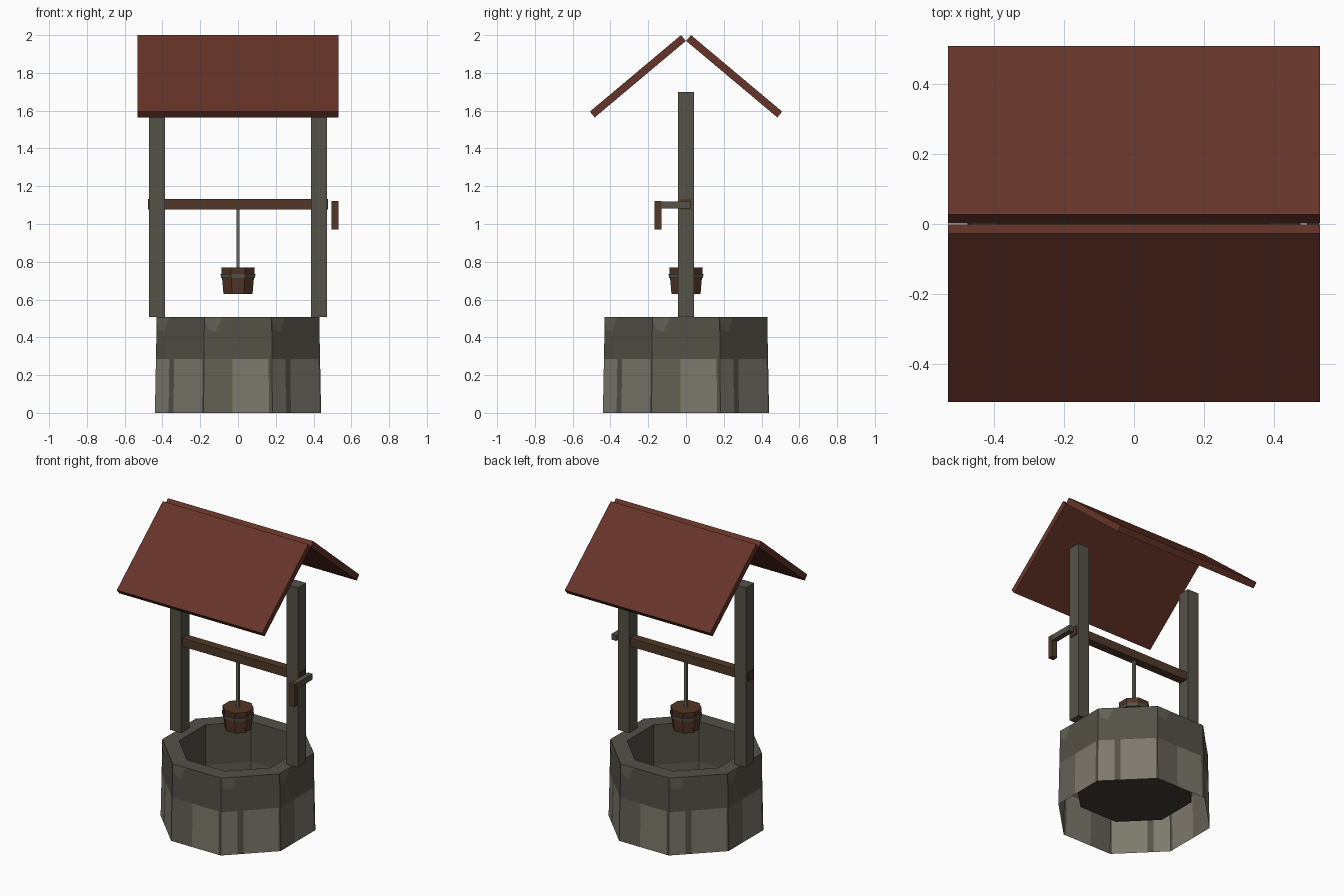
import bpy, bmesh, math
from mathutils import Vector

if "Cube" in bpy.data.objects:
    bpy.data.objects.remove(bpy.data.objects["Cube"])


def mat(name, r, g, b):
    m = bpy.data.materials.new(name)
    m.diffuse_color = (r, g, b, 1)
    m.use_nodes = True
    m.node_tree.nodes["Principled BSDF"].inputs["Base Color"].default_value = m.diffuse_color
    return m


LIGHT = mat("light_stone", .205, .19, .15)
MID = mat("mid_stone", .125, .117, .09)
DARK = mat("dark_stone", .088, .082, .062)
FLOOR = mat("well_floor_dark", .05, .047, .036)
POST = mat("grey_timber", .09, .084, .063)
BROWN = mat("brown_timber", .08, .04, .021)
BUCKET = mat("bucket_wood", .085, .036, .02)
ROOF = mat("red_roof", .132, .034, .022)
ROPE = mat("rope_grey", .14, .13, .11)


def finish(name, bm, mats, recalc=True):
    if recalc:
        bmesh.ops.recalc_face_normals(bm, faces=bm.faces)
    me = bpy.data.meshes.new(name)
    bm.to_mesh(me)
    bm.free()
    for m in mats:
        me.materials.append(m)
    ob = bpy.data.objects.new(name, me)
    bpy.context.collection.objects.link(ob)
    return ob


def box(name, lo, hi, m):
    bm = bmesh.new()
    bmesh.ops.create_cube(bm, size=1)
    for v in bm.verts:
        v.co = Vector([lo[i] + (v.co[i] + .5) * (hi[i] - lo[i]) for i in range(3)])
    return finish(name, bm, [m])


def corner(k, apothem, z):
    """Corner k of an octagon whose flat sides face the axes."""
    a = math.radians(-112.5 + 45 * k)
    r = apothem / math.cos(math.pi / 8)
    return Vector((r * math.cos(a), r * math.sin(a), z))


def octagon_solid(name, a0, a1, z0, z1, m):
    bm = bmesh.new()
    rings = [[bm.verts.new(corner(k, a, z)) for k in range(8)]
             for a, z in ((a0, z0), (a1, z1))]
    bm.faces.new(rings[0][::-1])
    bm.faces.new(rings[1])
    for k in range(8):
        j = (k + 1) % 8
        bm.faces.new((rings[0][k], rings[0][j], rings[1][j], rings[1][k]))
    return finish(name, bm, [m])


# Stone well: outer shell with painted stone blocks, rim, inner wall and floor
bm = bmesh.new()
TOP, BED = .508, .16
rows = [0, .285, .43, TOP]
for k in range(8):
    cols = [0, .36, .42, .95, 1] if k % 2 == 0 else [0, .28, .38, .97, 1]

    def outer(f, z):
        a = .44 - .01 * z / TOP
        return corner(k, a, z).lerp(corner(k + 1, a, z), f)

    for r in range(3):
        for c in range(4):
            f = bm.faces.new([bm.verts.new(outer(cols[c + i], rows[r + j]))
                              for i, j in ((0, 0), (1, 0), (1, 1), (0, 1))])
            if r == 0:
                f.material_index = (1 if k % 2 == 0 else 0, 2, 0, 2)[c]
                if k % 2 == 0 and c == 1:
                    f.material_index = 2 if cols[c] < .3 else 1
            else:
                f.material_index = 2
    # small light chip at the upper left of each side
    chip = [outer(f, z) for f, z in ((0, TOP), (.05, .44), (.17, .43), (.27, TOP))]
    n = corner(k, 1, 0) + corner(k + 1, 1, 0)
    f = bm.faces.new([bm.verts.new(p + n.normalized() * .002) for p in chip])
    f.material_index = 1
    # rim and inner wall
    ring = [(.43, TOP), (.335, TOP), (.335, .24), (.335, BED)]
    for s in range(3):
        (a, z), (b, y) = ring[s], ring[s + 1]
        f = bm.faces.new([bm.verts.new(p) for p in (
            corner(k, a, z), corner(k + 1, a, z), corner(k + 1, b, y), corner(k, b, y))])
        f.material_index = (2, 2, 1)[s]
f = bm.faces.new([bm.verts.new(corner(k, .335, BED)) for k in range(8)])
f.material_index = 3
finish("stone_well", bm, [LIGHT, MID, DARK, FLOOR], recalc=False)

# Posts and roof panels, mirrored
for s, side in ((-1, "left"), (1, "right")):
    x0, x1 = sorted((s * .387, s * .47))
    box(side + "_post", (x0, -.042, .508), (x1, .042, 1.7), POST)
    panel = box(("front" if s < 0 else "back") + "_roof_panel",
                (-.533, -.315, -.02), (.533, .315, .02), ROOF)
    panel.location = (0, s * .255, 1.782)
    panel.rotation_euler = (-s * math.radians(40), 0, 0)

# Axle and crank
box("axle", (-.477, -.028, 1.076), (.477, .028, 1.132), BROWN)
box("crank_arm", (.495, -.165, 1.083), (.53, .025, 1.12), POST)
box("crank_handle", (.494, -.167, .972), (.531, -.131, 1.121), BROWN)

# Rope and bucket
box("rope", (-.008, -.008, .76), (.008, .008, 1.08), ROPE)
octagon_solid("bucket", .077, .089, .63, .77, BUCKET)
octagon_solid("bucket_band", .09, .092, .713, .735, POST)
